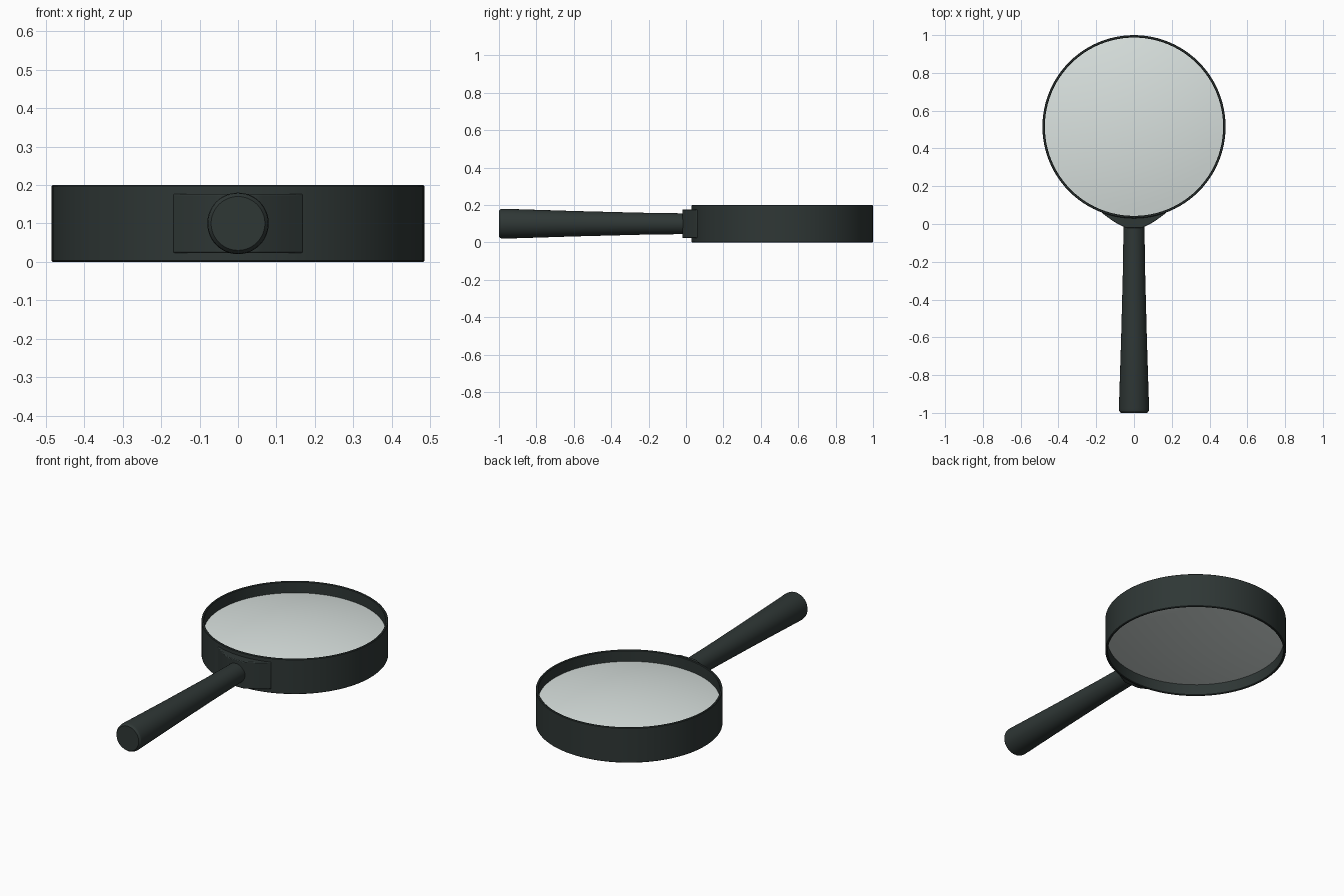
import bpy, bmesh, math

if "Cube" in bpy.data.objects:
    bpy.data.objects.remove(bpy.data.objects["Cube"], do_unlink=True)

RING_Y, MID_Z = 0.515, 0.1
OUTER, INNER = 0.485, 0.472


def material(name, rgb, alpha=1.0):
    mat = bpy.data.materials.new(name)
    mat.use_nodes = True
    mat.diffuse_color = (*rgb, alpha)
    bsdf = mat.node_tree.nodes["Principled BSDF"]
    bsdf.inputs["Base Color"].default_value = (*rgb, 1)
    bsdf.inputs["Alpha"].default_value = alpha
    return mat


def finish(name, bm, mat, location, angle=30):
    bmesh.ops.remove_doubles(bm, verts=bm.verts, dist=1e-5)
    bmesh.ops.recalc_face_normals(bm, faces=bm.faces)
    mesh = bpy.data.meshes.new(name)
    bm.to_mesh(mesh)
    bm.free()
    mesh.materials.append(mat)
    obj = bpy.data.objects.new(name, mesh)
    bpy.context.collection.objects.link(obj)
    obj.location = location
    bpy.ops.object.select_all(action="DESELECT")
    obj.select_set(True)
    bpy.context.view_layer.objects.active = obj
    bpy.ops.object.shade_smooth_by_angle(angle=math.radians(angle))
    return obj


def lathe(name, profile, mat, location, closed=False, steps=96):
    """Spin a (radius, height) profile about the z axis."""
    bm = bmesh.new()
    verts = [bm.verts.new((r, 0, z)) for r, z in profile]
    pairs = list(zip(verts, verts[1:]))
    if closed:
        pairs.append((verts[-1], verts[0]))
    edges = [bm.edges.new(p) for p in pairs]
    bmesh.ops.spin(bm, geom=verts + edges, cent=(0, 0, 0), axis=(0, 0, 1),
                   angle=math.tau, steps=steps, use_merge=True)
    return finish(name, bm, mat, location)


dark = material("dark green grey", (0.028, 0.038, 0.036))
glass = material("pale glass", (0.70, 0.76, 0.74), 0.8)

# Deep ring frame with softened rims
c = 0.003
half = [(INNER, MID_Z - c), (INNER + c, MID_Z), (OUTER - c, MID_Z), (OUTER, MID_Z - c)]
lathe("lens_frame", half + [(r, -z) for r, z in reversed(half)], dark,
      (0, RING_Y, MID_Z), closed=True)

# Lens bulging equally on both sides
edge, bulge, rings = 0.036, 0.045, 10
upper = [(INNER * i / rings, edge + bulge * (1 - (i / rings) ** 2)) for i in range(rings + 1)]
lathe("lens", upper + [(r, -z) for r, z in reversed(upper)], glass, (0, RING_Y, MID_Z))

# Tapered round handle, thicker at the free end
handle = lathe("handle", [(0, -0.02), (0.055, -0.02), (0.059, 0.25), (0.068, 0.6),
                          (0.08, 0.975), (0.078, 0.99), (0.07, 1), (0, 1)],
               dark, (0, 0, MID_Z), steps=48)
handle.rotation_euler.x = math.pi / 2

# Bracket between handle and frame: curved front, back following the frame
right = [(0.17, 0.059), (0.145, 0.04), (0.115, 0.018), (0.085, 0), (0.06, -0.013), (0.045, -0.02)]
front = [(-x, y) for x, y in right] + right[::-1]
seat = 0.479
back = [(x, RING_Y - math.sqrt(seat ** 2 - x ** 2)) for x in (0.165 - 0.033 * i for i in range(11))]
bm = bmesh.new()
face = bm.faces.new([bm.verts.new((x, y, -0.077)) for x, y in front + back])
grown = bmesh.ops.extrude_face_region(bm, geom=[face])
bmesh.ops.translate(bm, vec=(0, 0, 0.154),
                    verts=[g for g in grown["geom"] if isinstance(g, bmesh.types.BMVert)])
bracket = finish("handle_bracket", bm, dark, (0, 0, MID_Z))
bevel = bracket.modifiers.new("soft_edges", "BEVEL")
bevel.width = 0.004
bevel.segments = 2
bevel.limit_method = "ANGLE"
bevel.angle_limit = math.radians(50)
